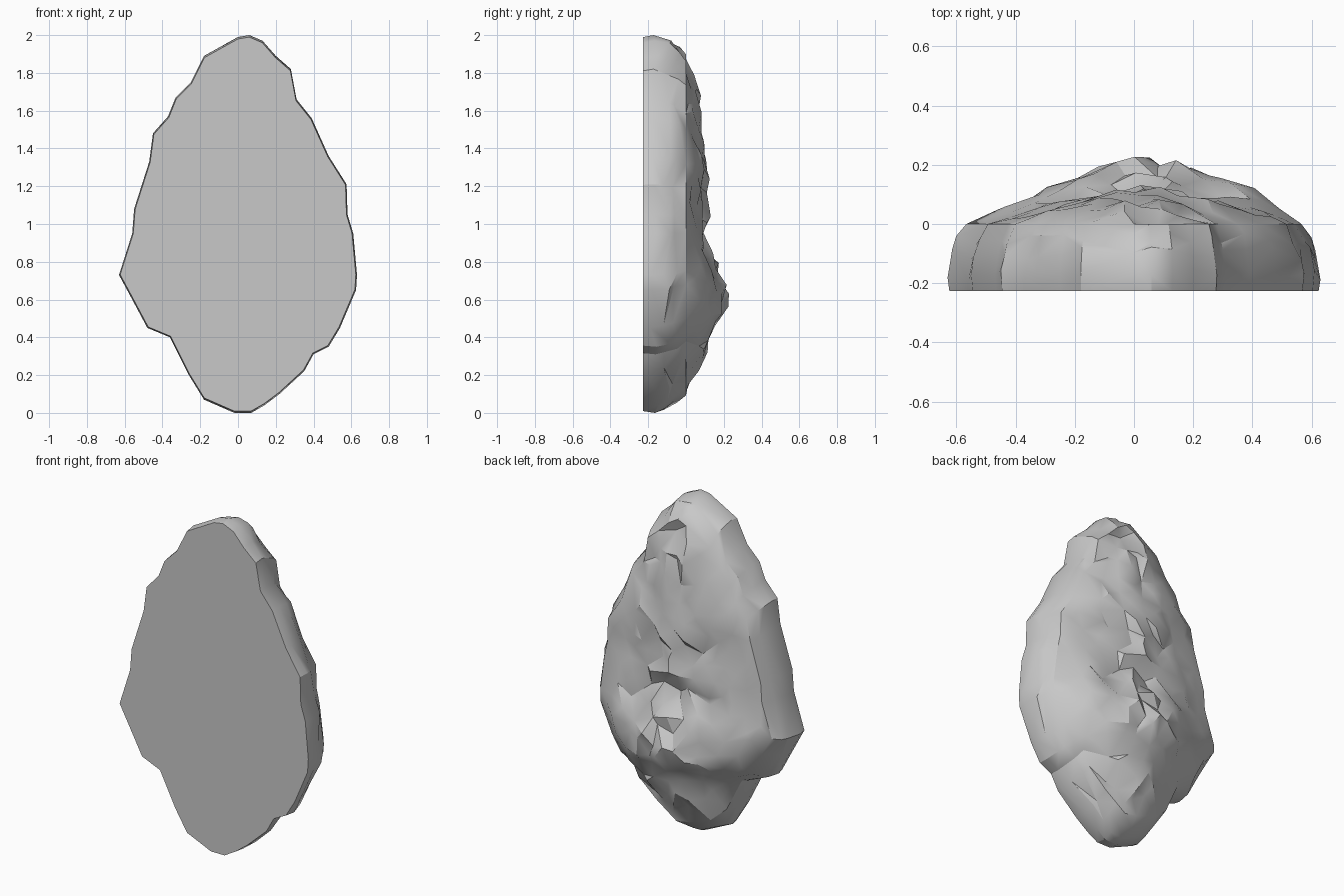
import bpy, bmesh, math, random
from mathutils import Vector, noise
from mathutils.geometry import delaunay_2d_cdt

random.seed(11)
cube = bpy.data.objects.get("Cube")
if cube:
    bpy.data.objects.remove(cube, do_unlink=True)

# Widest outline (x, z), clockwise from the tip
OUTLINE = [(.06, 2), (.13, 1.97), (.2, 1.89), (.28, 1.82), (.31, 1.66), (.39, 1.56),
           (.48, 1.36), (.575, 1.21), (.58, 1.05), (.61, .95), (.63, .73), (.625, .65),
           (.54, .45), (.48, .35), (.4, .31), (.35, .22), (.22, .1), (.14, .04),
           (.07, 0), (-.02, 0), (-.18, .07), (-.26, .2), (-.36, .4), (-.48, .45),
           (-.56, .6), (-.63, .73), (-.56, .95), (-.55, 1.08), (-.47, 1.33),
           (-.45, 1.48), (-.37, 1.57), (-.33, 1.67), (-.25, 1.75), (-.18, 1.89), (0, 1.99)]
# Height of the back ridge (z, y)
RIDGE = [(.1, 0), (.2, .05), (.32, .12), (.47, .18), (.6, .235), (.72, .2), (.82, .15),
         (.92, .11), (1, .125), (1.1, .1), (1.27, .12), (1.55, .09), (1.73, .075), (1.87, 0)]
# Side rings (depth y, scale); the last one is the rim of the craggy back
RINGS = [(-.227, .99), (-.17, 1), (-.1, .982), (-.05, .95), (0, .9)]
CENTRE = Vector((0, .95))


def ridge_height(z):
    for (z0, y0), (z1, y1) in zip(RIDGE, RIDGE[1:]):
        if z0 <= z <= z1:
            return y0 + (y1 - y0) * (z - z0) / (z1 - z0)
    return 0


def span(ring, z):
    """Left and right limits of a ring at height z."""
    xs = []
    for a, b in zip(ring, ring[1:] + ring[:1]):
        if (a.y - z) * (b.y - z) < 0:
            xs.append(a.x + (b.x - a.x) * (z - a.y) / (b.y - a.y))
    return (min(xs), max(xs)) if xs else (0, 0)


def back_height(x, z, rim):
    low, high = span(rim, z)
    u = min(1, abs(2 * x - low - high) / max(high - low, .01))
    # The right-hand slope is hollow, the left-hand one is full
    inside = 1 - u ** (2.1 if x > 0 else 1.5)
    crag = math.exp(-((x - .05) / .3) ** 2)
    rough = noise.noise(Vector((x * 6, 3, z * 6))) * .02
    rough += random.uniform(-.03, .014) * (.3 + crag)
    return min(.227, ridge_height(z) * inside + rough * min(1, inside * 2))


bm = bmesh.new()

# Rounded, chipped sides between the flat face and the rim
loops, rim = [], []
for i, (y, scale) in enumerate(RINGS):
    loop = []
    for p in OUTLINE:
        wobble = random.uniform(-.016, .006) if i > 1 else 0
        q = CENTRE + (Vector(p) - CENTRE) * (scale + wobble)
        depth = y + (random.uniform(-.022, .022) if 0 < i < 4 else 0)
        loop.append(bm.verts.new((q.x, depth, q.y)))
        if i == len(RINGS) - 1:
            rim.append(q)
    loops.append(loop)
bm.faces.new(loops[0])
count = len(OUTLINE)
for a, b in zip(loops, loops[1:]):
    for i in range(count):
        j = (i + 1) % count
        if random.random() < .5:
            bm.faces.new((a[i], a[j], b[j]))
            bm.faces.new((a[i], b[j], b[i]))
        else:
            bm.faces.new((a[i], a[j], b[i]))
            bm.faces.new((a[j], b[j], b[i]))

# Craggy back: scattered points joined into uneven facets
points = list(rim)
step = .09
for row in range(22):
    for col in range(-7, 8):
        x = (col + .5 * (row % 2)) * step + random.uniform(-.035, .035)
        z = .15 + row * step * .88 + random.uniform(-.035, .035)
        low, high = span(rim, z)
        if low + .04 < x < high - .04:
            points.append(Vector((x, z)))
edges = [(i, (i + 1) % count) for i in range(count)]
flat, _, faces, *_ = delaunay_2d_cdt(points, edges, [], 1, 1e-5)
back = []
for p in flat:
    on_rim = min((p - r).length for r in rim) < 1e-4
    y = RINGS[-1][0] if on_rim else back_height(p.x, p.y, rim)
    back.append(bm.verts.new((p.x, y, p.y)))
for f in faces:
    bm.faces.new([back[i] for i in f])
bmesh.ops.remove_doubles(bm, verts=bm.verts, dist=2e-4)
bmesh.ops.recalc_face_normals(bm, faces=bm.faces)

mesh = bpy.data.meshes.new("rock")
bm.to_mesh(mesh)
bm.free()
rock = bpy.data.objects.new("rock", mesh)
bpy.context.collection.objects.link(rock)

# Plain grey stone
stone = bpy.data.materials.new("grey stone")
stone.use_nodes = True
colour = (.58, .58, .58, 1)
stone.diffuse_color = colour
stone.node_tree.nodes["Principled BSDF"].inputs["Base Color"].default_value = colour
mesh.materials.append(stone)

bpy.ops.object.select_all(action="DESELECT")
rock.select_set(True)
bpy.context.view_layer.objects.active = rock
bpy.ops.object.shade_smooth_by_angle(angle=math.radians(30))
